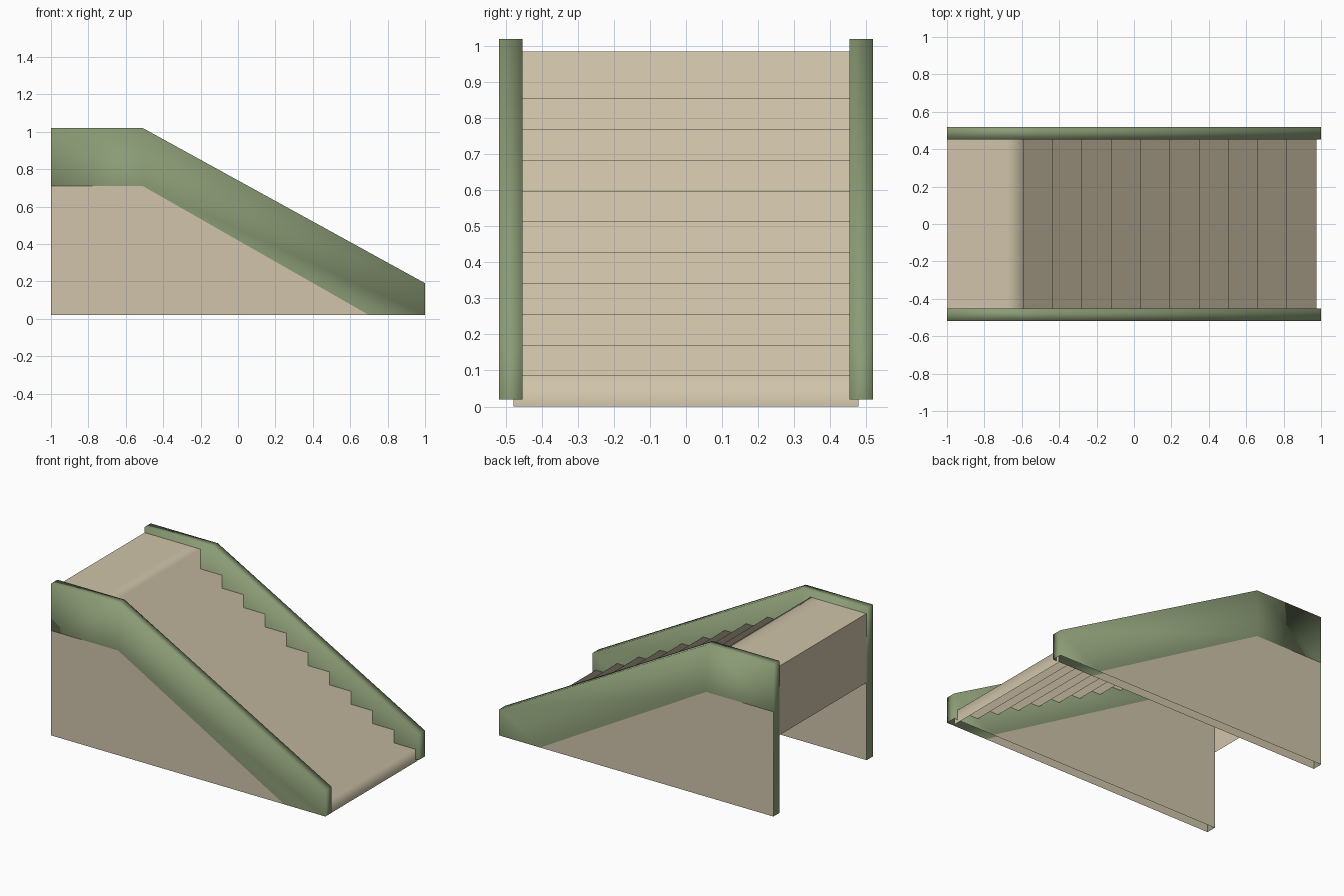
import bpy, bmesh

if "Cube" in bpy.data.objects:
    bpy.data.objects.remove(bpy.data.objects["Cube"])


def material(name, rgb):
    m = bpy.data.materials.new(name)
    lin = [((c / 255 + 0.055) / 1.055) ** 2.4 for c in rgb]
    m.diffuse_color = (*lin, 1)
    m.use_nodes = True
    m.node_tree.nodes["Principled BSDF"].inputs["Base Color"].default_value = m.diffuse_color
    return m


TAN = material("tan stone", (208, 196, 170))
GREEN = material("moss green", (138, 155, 117))


def finish(name, bm, mat, smooth):
    me = bpy.data.meshes.new(name)
    for f in bm.faces:
        f.smooth = smooth
    bm.to_mesh(me)
    bm.free()
    me.materials.append(mat)
    ob = bpy.data.objects.new(name, me)
    bpy.context.collection.objects.link(ob)
    return ob


def sheet(name, path, half, smooth):
    """Thin sheet: an x-z path stretched across y."""
    bm = bmesh.new()
    rows = [[bm.verts.new((x, s * half, z)) for s in (-1, 1)] for x, z in path]
    for a, b in zip(rows, rows[1:]):
        bm.faces.new((a[0], a[1], b[1], b[0]))
    return finish(name, bm, TAN, smooth)


def face_toward(bm, verts, sign):
    """Face whose normal points along sign * y."""
    f = bm.faces.new(verts)
    f.normal_update()
    if f.normal.y * sign < 0:
        f.normal_flip()


# Stairs: folded open sheet, softly shaded across the steps, then the landing
STEP, RISE, FRONT = 0.1565, 0.0855, 0.975
path = [(FRONT, 0)]
for i in range(10):
    x, z = FRONT - STEP * i, RISE * (i + 1)
    path += [(x, z), (x - STEP, z)]
path += [(-0.59, 0.985), (-0.68, 0.985), (-0.998, 0.985)]
sheet("stairs_and_landing", path, 0.478, True)

# Panel hanging below the rear edge of the landing
sheet("landing_back_panel", [(-0.998, 0.985), (-0.998, 0.53)], 0.478, False)

# Side walls: hollow, open underneath, green band on top and tan panels below
RIM = [(-1, 0.02), (-1, 0.71), (-1, 1.02), (-0.51, 1.02), (1, 0.19), (1, 0.02)]
BAND_LOW = [(-0.51, 0.71), (0.70, 0.02)]
PANEL = [(-1, 0.02), (0.70, 0.02), (-0.51, 0.71), (-1, 0.71)]
INNER, OUTER = 0.453, 0.519

for side, label in ((-1, "front"), (1, "back")):
    # Green band with rim and end caps
    bm = bmesh.new()
    layers = []
    for y, sign in ((side * INNER, -side), (side * OUTER, side)):
        v = [bm.verts.new((x, y, z)) for x, z in RIM + BAND_LOW]
        face_toward(bm, (v[1], v[2], v[3], v[6]), sign)
        face_toward(bm, (v[3], v[4], v[5], v[7], v[6]), sign)
        layers.append(v)
    a, b = layers
    for i in range(len(RIM) - 1):
        quad = (a[i], a[i + 1], b[i + 1], b[i])
        bm.faces.new(quad if side < 0 else quad[::-1])
    bm.normal_update()
    # Rim faces must point away from the middle of the wall
    for f in bm.faces:
        if abs(f.normal.y) < 0.5:
            c = f.calc_center_median()
            if f.normal.x * (c.x + 0.2) + f.normal.z * (c.z - 0.1) < 0:
                f.normal_flip()
    finish(label + "_wall_green_band", bm, GREEN, True)

    # Tan lower panels on both faces of the wall
    bm = bmesh.new()
    for y, sign in ((side * INNER, -side), (side * OUTER, side)):
        face_toward(bm, [bm.verts.new((x, y, z)) for x, z in PANEL], sign)
    finish(label + "_wall_tan_panels", bm, TAN, False)
